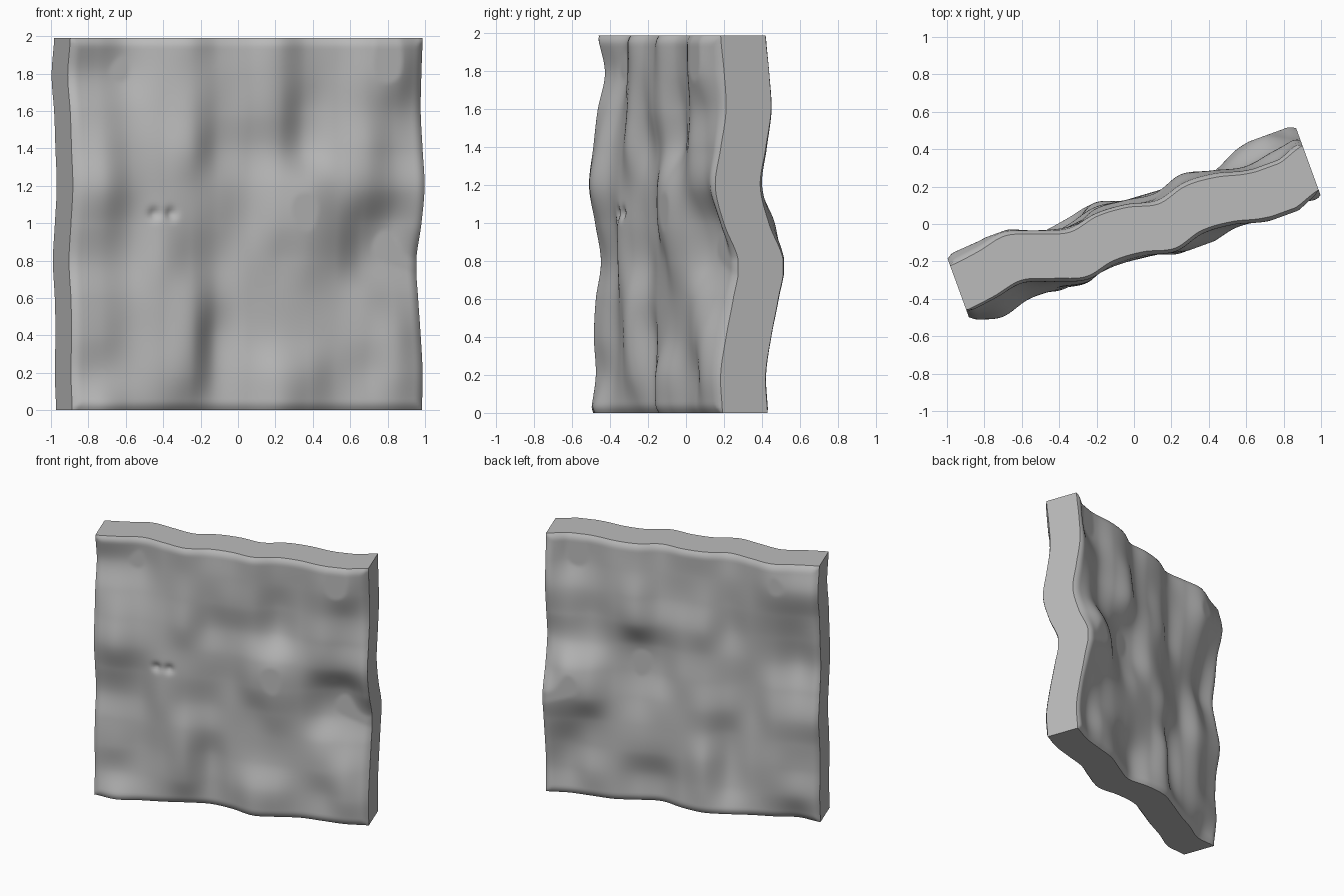
import bpy, bmesh, math

if "Cube" in bpy.data.objects:
    bpy.data.objects.remove(bpy.data.objects["Cube"])

N = 130                                   # grid steps per side
U0, U1, TOP = -1.0, 0.99, 1.99            # slab ends and height
HALF = 0.146                              # half thickness
ANG = math.radians(20)                    # turn of the slab about z

# Relief towards the front in hundredths: rows from top to bottom, columns left to right
RELIEF = [
    (0, -2, -5, 0, 5, 2, 3, 7, 3, 4, 8, 9, 4),
    (-4, -5, -6, 0, 4, 3, 4, 6, 2, 3, 8, 9, 2),
    (0, 0, -2, 1, 5, 2, 4, 5, -1, 2, 6, 4, 1),
    (2, 5, 2, 3, 6, 0, 1, 3, -1, 3, 7, 4, 4),
    (4, 8, 4, 4, 4, 2, 2, 7, 8, 6, 6, 4, 7),
    (1, 3, 1, 5, 4, 1, 1, 7, 9, 5, -2, -5, 2),
    (-2, -1, -1, 5, 3, -1, 1, 3, 6, 3, -4, -6, -6),
    (1, 1, 0, 4, 6, 0, 1, 2, 3, 3, 3, 0, -3),
    (2, 2, 0, 3, 6, -3, 1, 3, 3, 3, 5, 6, 1),
    (1, 1, 1, 3, 4, -3, 2, 8, 7, 3, 3, 7, 4),
    (3, 7, 4, 2, -1, -3, 1, 8, 6, 3, 4, 5, 3),
]


def spline(values, t):
    """Smooth curve through evenly spaced values, t from 0 to 1."""
    last = len(values) - 1
    f = t * last
    i = min(int(f), last - 1)
    f -= i
    a, b, c, d = (values[max(0, min(last, i + k))] for k in (-1, 0, 1, 2))
    return b + 0.5 * f * (c - a + f * (2 * a - 5 * b + 4 * c - d + f * (3 * (b - c) + d - a)))


def relief(s, t):
    p = spline([spline(row, s) for row in RELIEF], 1 - t)
    return max(-5.8, min(8.7, p)) / 100   # levelled off at the extremes


def dents(u, z):
    """Two small pits on the front."""
    return sum(0.022 * math.exp(-((u - c) ** 2 + (z - 1.05) ** 2) / 0.001)
               for c in (-0.54, -0.45))


def place(u, v, z):
    return (u * math.cos(ANG) - v * math.sin(ANG),
            u * math.sin(ANG) + v * math.cos(ANG), z)


# Wavy slab: front and back sheets joined around the rim
bm = bmesh.new()
front, back = [], []
for j in range(N + 1):
    t = j / N
    z = t * TOP
    row_f, row_b = [], []
    for i in range(N + 1):
        s = i / N
        u = U0 + s * (U1 - U0)
        edge = min(u - U0, U1 - u, z, TOP - z)
        half = HALF - 0.02 * max(0, 1 - edge / 0.05) ** 2    # softened rim
        h = -relief(s, t)
        row_f.append(bm.verts.new(place(u, h - half + dents(u, z), z)))
        row_b.append(bm.verts.new(place(u, h + half, z)))
    front.append(row_f)
    back.append(row_b)

for j in range(N):
    for i in range(N):
        bm.faces.new((front[j][i], front[j][i + 1], front[j + 1][i + 1], front[j + 1][i]))
        bm.faces.new((back[j][i], back[j + 1][i], back[j + 1][i + 1], back[j][i + 1]))
    for k in (0, N):
        bm.faces.new((front[j][k], front[j + 1][k], back[j + 1][k], back[j][k]))
        bm.faces.new((front[k][j], front[k][j + 1], back[k][j + 1], back[k][j]))
bmesh.ops.recalc_face_normals(bm, faces=bm.faces)

mesh = bpy.data.meshes.new("wavy_slab")
bm.to_mesh(mesh)
bm.free()
slab = bpy.data.objects.new("wavy_slab", mesh)
bpy.context.collection.objects.link(slab)

# Plain grey stone
grey = bpy.data.materials.new("stone grey")
grey.diffuse_color = (0.5, 0.5, 0.5, 1)
grey.use_nodes = True
grey.node_tree.nodes["Principled BSDF"].inputs["Base Color"].default_value = grey.diffuse_color
mesh.materials.append(grey)

bpy.context.view_layer.objects.active = slab
slab.select_set(True)
bpy.ops.object.shade_smooth_by_angle(angle=math.radians(40))
